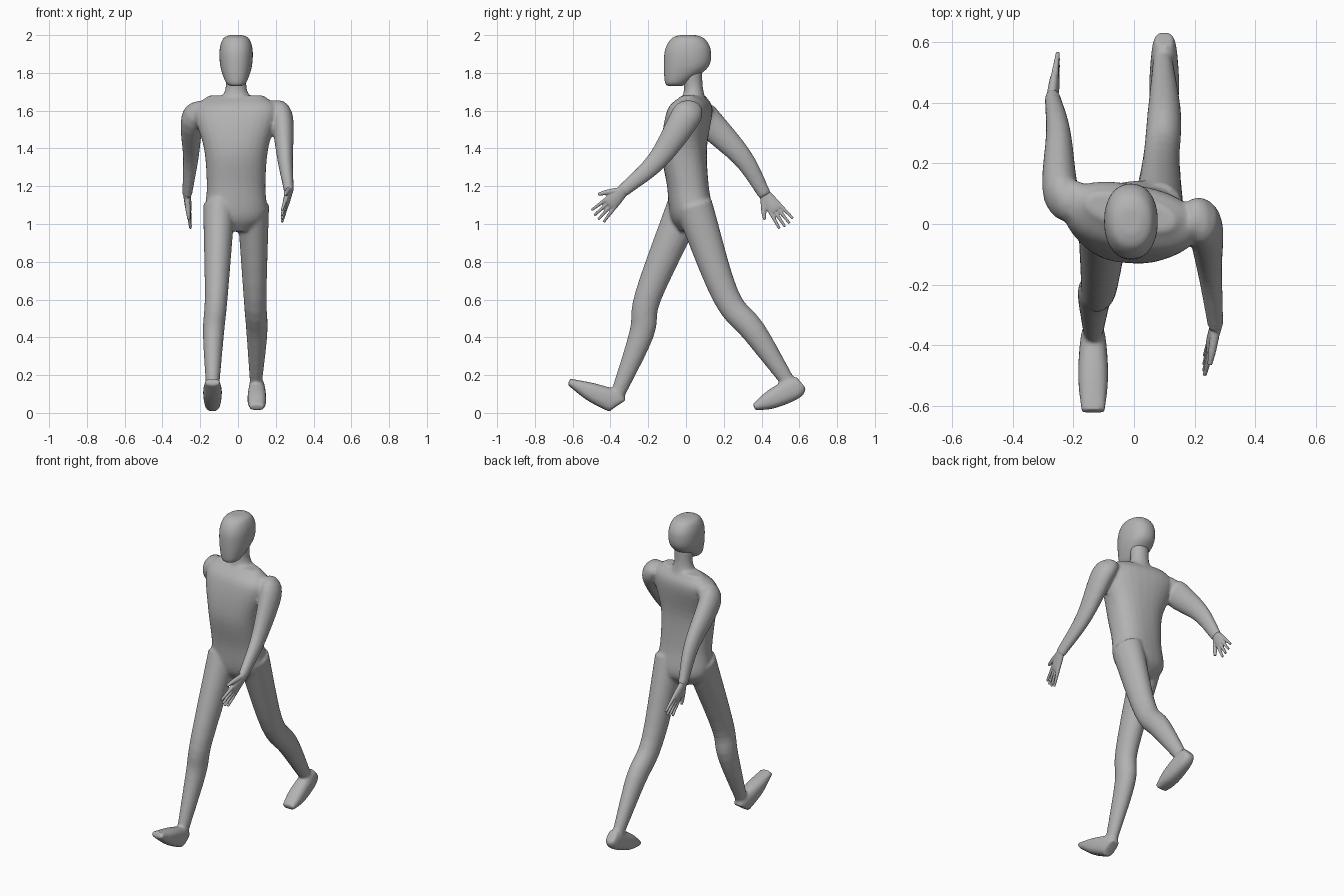
import bpy, bmesh, math
from mathutils import Vector

if "Cube" in bpy.data.objects:
    bpy.data.objects.remove(bpy.data.objects["Cube"])

GREY = (0.45, 0.45, 0.45, 1)
grey = bpy.data.materials.new("matte grey")
grey.diffuse_color = GREY
grey.use_nodes = True
grey.node_tree.nodes["Principled BSDF"].inputs["Base Color"].default_value = GREY

UP = Vector((0, 0, 1))
RIGHTWARD = Vector((1, 0, 0))


def spline(keys, steps=5):
    """Pass a smooth curve through the key stations, sizes included."""
    keys = [Vector(key) for key in keys]
    stations = []
    for i in range(len(keys) - 1):
        start, end = keys[i], keys[i + 1]
        leave = (end - keys[i - 1]) / 2 if i else end - start
        arrive = (keys[i + 2] - start) / 2 if i + 2 < len(keys) else end - start
        for step in range(steps):
            t = step / steps
            ease = t * t * (3 - 2 * t)
            stations.append(start.lerp(end, ease)
                            + leave * (t * (1 - t) ** 2)
                            - arrive * (t * t * (1 - t)))
    return stations + [keys[-1]]


def loft(bm, keys, side=RIGHTWARD, power=2, sides=20, upright=False, twist=None):
    """Skin rounded rings through keys of x, y, z, half width, half depth."""
    stations = spline(keys)
    points = [Vector(station[:3]) for station in stations]
    last = len(points) - 1
    rings = []
    for i, (point, station) in enumerate(zip(points, stations)):
        width, thickness = station[3:]
        along = UP if upright else points[min(i + 1, last)] - points[max(i - 1, 0)]
        along = along.normalized()
        across = side
        if twist:
            yaw = twist(point.z)
            across = Vector((math.cos(yaw), math.sin(yaw), 0))
        across = (across - along * across.dot(along)).normalized()
        depth = along.cross(across)
        ring = []
        for k in range(sides):
            turn = math.tau * k / sides
            c, s = [math.copysign(abs(v) ** (2 / power), v)
                    for v in (math.cos(turn), math.sin(turn))]
            offset = across * c * width + depth * s * thickness
            ring.append(bm.verts.new(point + offset))
        rings.append(ring)
    for low, high in zip(rings, rings[1:]):
        for k in range(sides):
            following = (k + 1) % sides
            bm.faces.new((low[k], low[following], high[following], high[k]))
    bm.faces.new(rings[0][::-1])
    bm.faces.new(rings[-1])


def finish(name, bm, voxel, relax):
    """Fuse the overlapping lofts into one smooth skin."""
    bmesh.ops.recalc_face_normals(bm, faces=bm.faces)
    mesh = bpy.data.meshes.new(name)
    bm.to_mesh(mesh)
    bm.free()
    mesh.materials.append(grey)
    obj = bpy.data.objects.new(name, mesh)
    bpy.context.collection.objects.link(obj)
    remesh = obj.modifiers.new("fuse", 'REMESH')
    remesh.mode = 'VOXEL'
    remesh.voxel_size = voxel
    remesh.use_smooth_shade = True
    smooth = obj.modifiers.new("relax", 'SMOOTH')
    smooth.factor = 0.5
    smooth.iterations = relax


def column(bm, x, profile, **options):
    """Upright loft from a profile of z, y, half width, half depth."""
    keys = [(x, y, z, width, depth) for z, y, width, depth in profile]
    loft(bm, keys, upright=True, sides=28, **options)


def limb(bm, joints, radii, flatness):
    """Tapering limb, a little narrower from side to side."""
    loft(bm, [(*joint, radius * flatness, radius)
              for joint, radius in zip(joints, radii)])


def foot(bm, x, side_path):
    """Heel, instep, ball and toe along a path of y, z."""
    widths = (.03, .042, .05, .04)
    heights = (.04, .06, .05, .018)
    loft(bm, [(x, y, z, width, height) for (y, z), width, height
              in zip(side_path, widths, heights)], power=2.6)


def hand(name, wrist, reach, thumb_side):
    """Flat palm, four tapering fingers and a thumb."""
    bm = bmesh.new()
    wrist, reach = Vector(wrist), Vector(reach).normalized()
    spread = Vector(thumb_side)
    spread = (spread - reach * spread.dot(reach)).normalized()

    def strip(stations):
        loft(bm, [(*(wrist + reach * r + spread * s), width, thickness)
                  for r, s, width, thickness in stations], side=spread, sides=12)

    # Palm
    strip([(-.02, 0, .03, .02), (.07, 0, .042, .018), (.1, 0, .038, .013)])
    # Fingers fan out, the middle ones longest
    for lane in (-1.5, -.5, .5, 1.5):
        tip = .2 - abs(lane) * .01
        strip([(.08, lane * .02, .011, .012), (tip, lane * .03, .007, .007)])
    # Thumb
    strip([(.01, .02, .016, .016), (.06, .055, .014, .013), (.1, .08, .008, .008)])
    finish(name, bm, .004, 2)


body = bmesh.new()

# Torso, twisting steadily from pelvis to shoulders
column(body, -.01, [
    (.96, .03, .07, .06),
    (1.04, .03, .16, .11),
    (1.2, .01, .155, .11),
    (1.4, -.01, .17, .12),
    (1.6, .02, .225, .11),
    (1.68, .04, .15, .05),
], power=2.4, twist=lambda z: math.radians(10 - 35 * (z - 1)))

# Neck
column(body, -.01, [(1.64, .04, .09, .07), (1.72, .04, .056, .05), (1.82, .03, .06, .055)])

# Arms: collar, shoulder, elbow, wrist; left swings forward, right back
arm_radii = (.055, .08, .055, .034)
left_wrist = (.27, -.34, 1.17)
right_wrist = (-.27, .42, 1.15)
limb(body, [(.17, .02, 1.62), (.23, 0, 1.57), (.25, -.15, 1.34), left_wrist],
     arm_radii, .75)
limb(body, [(-.17, .08, 1.62), (-.24, .1, 1.56), (-.25, .3, 1.35), right_wrist],
     arm_radii, .75)

# Legs: hip, knee, calf, ankle; right steps forward, left trails
leg_radii = (.1, .072, .066, .037)
limb(body, [(-.1, 0, 1.1), (-.115, -.2, .62), (-.13, -.235, .42), (-.135, -.365, .09)],
     leg_radii, .85)
limb(body, [(.08, .04, 1.1), (.09, .21, .62), (.1, .36, .43), (.095, .55, .15)],
     leg_radii, .85)

# Feet: right lands on its heel, left pushes off its toes
foot(body, -.135, [(-.36, .04), (-.38, .06), (-.5, .11), (-.62, .165)])
foot(body, .1, [(.61, .16), (.57, .13), (.45, .07), (.36, .03)])
finish("body", body, .009, 6)

# Head: jaw narrow and forward, skull full at the back
head = bmesh.new()
column(head, -.01, [
    (1.73, -.06, .03, .04),
    (1.75, -.05, .055, .062),
    (1.83, 0, .083, .118),
    (1.92, .01, .088, .122),
    (1.98, .01, .07, .09),
    (2, .01, .035, .045),
], power=2.2)
finish("head", head, .008, 4)

hand("left_hand", left_wrist, (-.2, -.7, -.7), (0, -.7, .7))
hand("right_hand", right_wrist, (.1, .6, -.8), (0, -.8, -.6))
